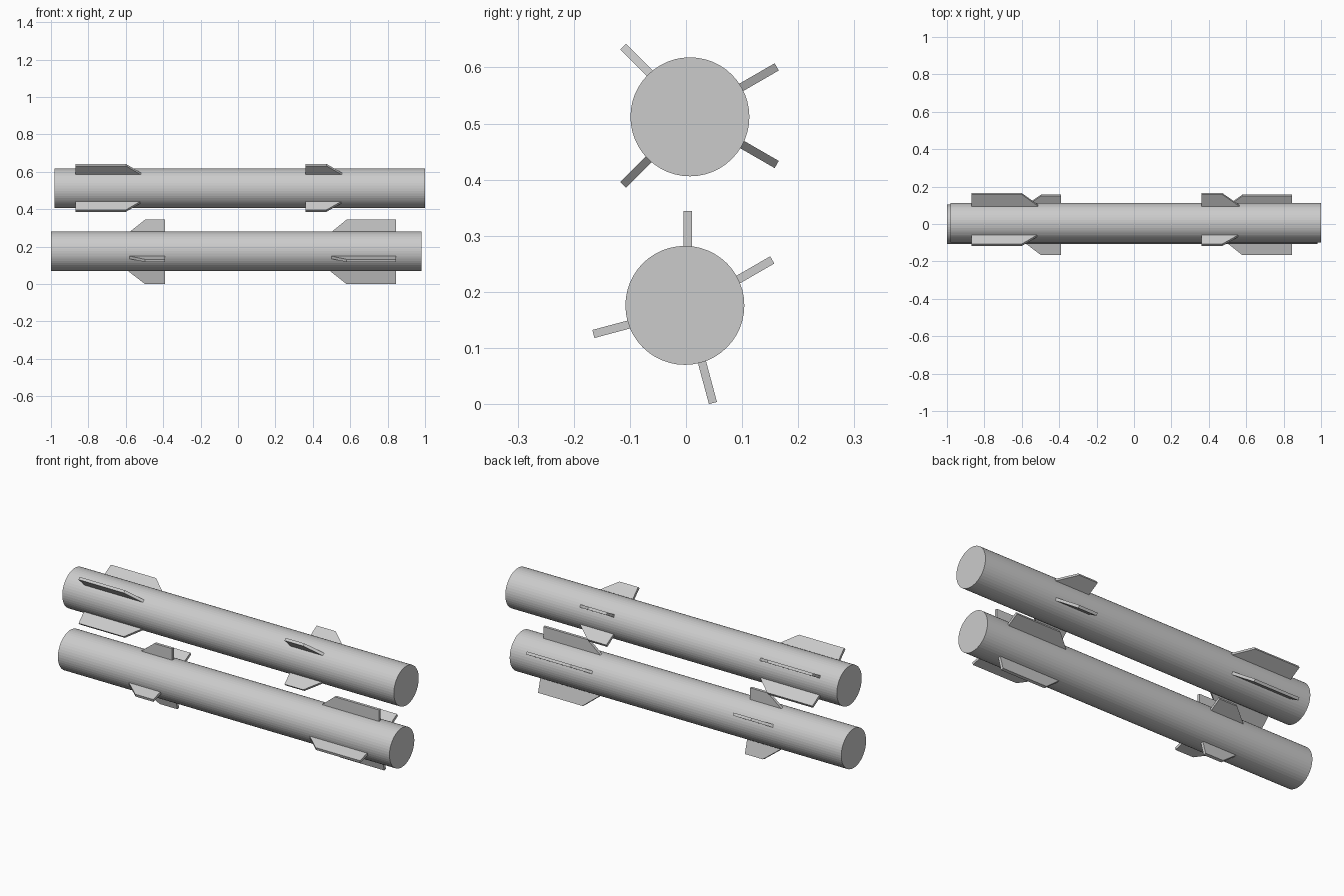
import bpy, bmesh
from math import radians
from mathutils import Matrix

if "Cube" in bpy.data.objects:
    bpy.data.objects.remove(bpy.data.objects["Cube"])

RADIUS, TIP, ROOT, THICK = 0.106, 0.174, 0.085, 0.0148


def make_object(name, bm):
    bmesh.ops.recalc_face_normals(bm, faces=bm.faces)
    mesh = bpy.data.meshes.new(name)
    bm.to_mesh(mesh)
    bm.free()
    bpy.context.collection.objects.link(bpy.data.objects.new(name, mesh))


def tube(name, x0, x1, y, z):
    bm = bmesh.new()
    place = Matrix.Translation(((x0 + x1) / 2, y, z)) @ Matrix.Rotation(radians(90), 4, 'Y')
    bmesh.ops.create_cone(bm, cap_ends=True, segments=48, radius1=RADIUS,
                          radius2=RADIUS, depth=x1 - x0, matrix=place)
    make_object(name, bm)


def fin(name, trail, tip_x, surface_x, angle, y, z):
    # swept plate drawn in x / radial plane, extruded, then turned about the tube axis
    slope = (surface_x - tip_x) / (TIP - RADIUS)
    root_x = tip_x + slope * (TIP - ROOT)
    bm = bmesh.new()
    outline = [(trail, ROOT), (root_x, ROOT), (tip_x, TIP), (trail, TIP)]
    face = bm.faces.new([bm.verts.new((x, r, -THICK / 2)) for x, r in outline])
    new = bmesh.ops.extrude_face_region(bm, geom=[face])["geom"]
    verts = [v for v in new if isinstance(v, bmesh.types.BMVert)]
    bmesh.ops.translate(bm, verts=verts, vec=(0, 0, THICK))
    bm.transform(Matrix.Translation((0, y, z)) @ Matrix.Rotation(radians(angle), 4, 'X'))
    make_object(name, bm)


# two tubular bodies pointing opposite ways
tube("upper_body", -0.98, 1.0, 0.007, 0.512)
tube("lower_body", -1.0, 0.98, -0.002, 0.176)

# fins: (name, trailing x, tip leading x, surface leading x)
upper = [("upper_tail_fin", -0.87, -0.60, -0.518), ("upper_front_fin", 0.36, 0.472, 0.557)]
lower = [("lower_tail_fin", 0.845, 0.58, 0.497), ("lower_front_fin", -0.39, -0.497, -0.583)]
for sets, angles, y, z in ((upper, (30, -30, 135, -135), 0.011, 0.514),
                           (lower, (90, 30, 195, 285), 0.003, 0.170)):
    for name, trail, tip_x, surface_x in sets:
        for i, angle in enumerate(angles):
            fin(f"{name}_{i + 1}", trail, tip_x, surface_x, angle, y, z)
